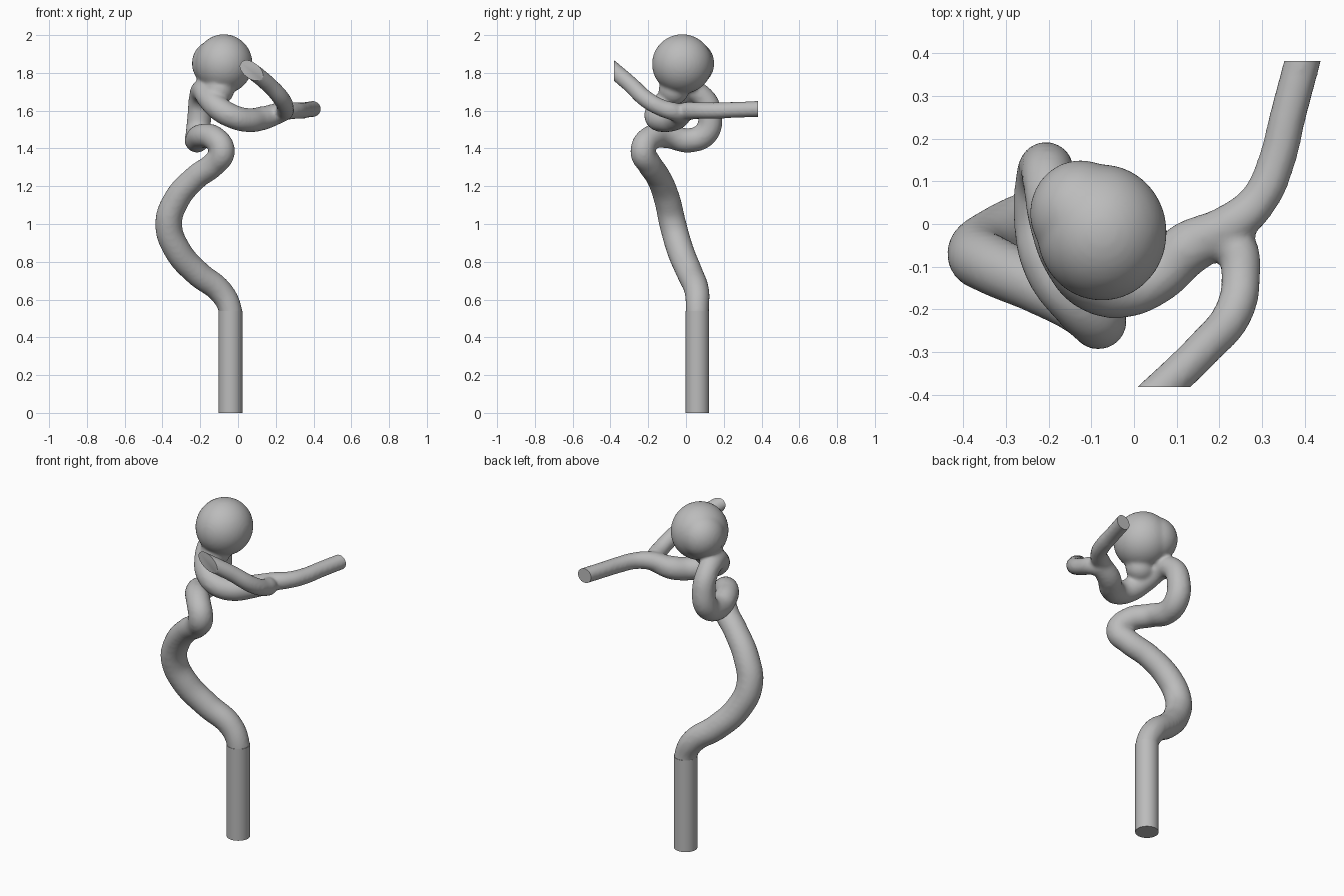
import bpy, bmesh
from mathutils import Vector, Matrix

cube = bpy.data.objects.get("Cube")
if cube:
    bpy.data.objects.remove(cube, do_unlink=True)

scene = bpy.context.scene

grey = bpy.data.materials.new("plain grey")
grey.use_nodes = True
colour = (0.5, 0.5, 0.5, 1)
grey.diffuse_color = colour
grey.node_tree.nodes["Principled BSDF"].inputs["Base Color"].default_value = colour


def add_object(name, mesh):
    mesh.materials.clear()
    mesh.materials.append(grey)
    obj = bpy.data.objects.new(name, mesh)
    scene.collection.objects.link(obj)
    return obj


def evaluated_mesh(obj):
    deps = bpy.context.evaluated_depsgraph_get()
    deps.update()
    return bpy.data.meshes.new_from_object(obj.evaluated_get(deps))


def add_tube(bm, path):
    """Sweep a round section of varying radius along (x, y, z, radius) points."""
    curve = bpy.data.curves.new("tube_path", "CURVE")
    curve.dimensions = "3D"
    curve.bevel_depth = 1
    curve.bevel_resolution = 6
    curve.resolution_u = 10
    curve.use_fill_caps = True
    spline = curve.splines.new("BEZIER")
    spline.bezier_points.add(len(path) - 1)
    for point, (x, y, z, r) in zip(spline.bezier_points, path):
        point.co = (x, y, z)
        point.radius = r
        point.handle_left_type = point.handle_right_type = "AUTO"
    obj = bpy.data.objects.new("tube_path", curve)
    scene.collection.objects.link(obj)
    mesh = evaluated_mesh(obj)
    bm.from_mesh(mesh)
    bpy.data.objects.remove(obj, do_unlink=True)
    bpy.data.meshes.remove(mesh)


def add_ball(bm, centre, radii):
    place = Matrix.Translation(centre) @ Matrix.Diagonal((*radii, 1))
    bmesh.ops.create_icosphere(bm, subdivisions=4, radius=1, matrix=place)


def smooth(obj, angle):
    bpy.ops.object.select_all(action="DESELECT")
    obj.select_set(True)
    bpy.context.view_layer.objects.active = obj
    bpy.ops.object.shade_smooth_by_angle(angle=angle)


# Winding main vessel
trunk = [
    (-.04, .06, .46, .061), (-.042, .06, .55, .062), (-.09, .058, .64, .066),
    (-.215, .02, .74, .07), (-.32, -.03, .86, .072), (-.367, -.07, 1.0, .072),
    (-.325, -.1, 1.13, .07), (-.225, -.145, 1.245, .066),
    (-.125, -.195, 1.32, .066), (-.083, -.228, 1.385, .067),
    (-.125, -.19, 1.453, .066), (-.195, -.1, 1.465, .064),
    (-.218, .02, 1.443, .065), (-.212, .105, 1.48, .066),
    (-.205, .128, 1.57, .064), (-.2, .09, 1.67, .06),
    (-.185, .0, 1.705, .06), (-.15, -.085, 1.66, .063),
    (-.1, -.14, 1.61, .065), (-.03, -.157, 1.57, .064),
    (.05, -.125, 1.55, .064), (.13, -.055, 1.56, .064),
    (.23, -.015, 1.59, .053),
]
# Two outlets that part at the end of the trunk
rear_branch = [
    (.13, -.045, 1.565, .055), (.23, .0, 1.595, .051), (.295, .06, 1.6, .045),
    (.335, .15, 1.6, .044), (.36, .25, 1.604, .043), (.405, .42, 1.61, .043),
]
front_branch = [
    (.17, -.02, 1.57, .05), (.235, -.05, 1.59, .05), (.25, -.13, 1.615, .046),
    (.232, -.21, 1.66, .046), (.165, -.29, 1.735, .044),
    (.03, -.42, 1.845, .044),
]

bm = bmesh.new()
for path in (trunk, rear_branch, front_branch):
    add_tube(bm, path)

# Swollen sac, its side lobe and its neck
add_ball(bm, (-.075, -.02, 1.847), (.152, .16, .158))
add_ball(bm, (-.125, .025, 1.85), (.119, .125, .125))
add_ball(bm, (-.1, -.065, 1.71), (.08, .08, .08))

mesh = bpy.data.meshes.new("raw_vessel")
bm.to_mesh(mesh)
bm.free()
raw = add_object("raw_vessel", mesh)

# Fuse the pieces into one soft surface
fuse = raw.modifiers.new("fuse", "REMESH")
fuse.mode = "VOXEL"
fuse.voxel_size = .01
soften = raw.modifiers.new("soften", "SMOOTH")
soften.factor = .5
soften.iterations = 8
fused = evaluated_mesh(raw)
bpy.data.objects.remove(raw, do_unlink=True)

# Slice the outlets flat
bm = bmesh.new()
bm.from_mesh(fused)
for side in (-1, 1):
    cut = bmesh.ops.bisect_plane(
        bm, geom=bm.verts[:] + bm.edges[:] + bm.faces[:],
        plane_co=(0, side * .382, 0), plane_no=(0, side, 0), clear_outer=True)
    rim = [e for e in cut["geom_cut"] if isinstance(e, bmesh.types.BMEdge)]
    bmesh.ops.contextual_create(bm, geom=rim)
bm.to_mesh(fused)
bm.free()
smooth(add_object("branching_vessel", fused), .7)

# Straight inlet
bm = bmesh.new()
bmesh.ops.create_cone(bm, cap_ends=True, segments=40, radius1=.063, radius2=.063,
                      depth=.54, matrix=Matrix.Translation((-.04, .06, .27)))
mesh = bpy.data.meshes.new("straight_inlet")
bm.to_mesh(mesh)
bm.free()
smooth(add_object("straight_inlet", mesh), .7)
